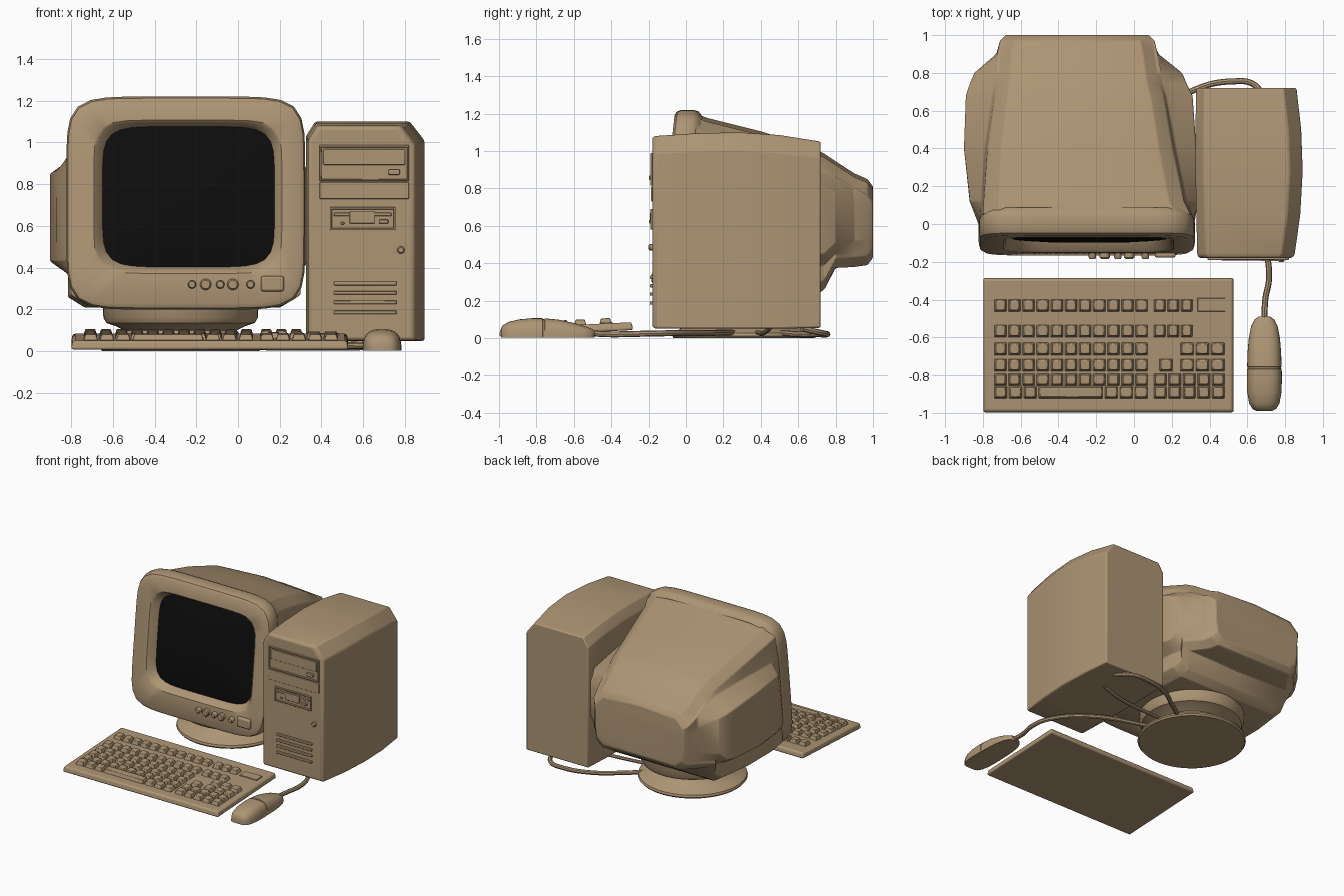
import bpy, bmesh, math
from mathutils import Vector

if "Cube" in bpy.data.objects:
    bpy.data.objects.remove(bpy.data.objects["Cube"])


def material(name, rgb):
    m = bpy.data.materials.new(name)
    m.diffuse_color = (*rgb, 1)
    m.use_nodes = True
    m.node_tree.nodes["Principled BSDF"].inputs["Base Color"].default_value = m.diffuse_color
    return m


BEIGE = material("aged_beige", (0.42, 0.30, 0.175))
BLACK = material("screen_black", (0.004, 0.004, 0.004))


def finish(name, bm, mat=BEIGE, bevel=0, segs=3, angle=25):
    bmesh.ops.recalc_face_normals(bm, faces=bm.faces)
    me = bpy.data.meshes.new(name)
    bm.to_mesh(me)
    bm.free()
    me.materials.append(mat)
    ob = bpy.data.objects.new(name, me)
    bpy.context.collection.objects.link(ob)
    if bevel:
        mod = ob.modifiers.new("soft_edges", "BEVEL")
        mod.width, mod.segments = bevel, segs
        mod.limit_method, mod.angle_limit = "ANGLE", math.radians(angle)
    return ob


def loft(name, rings, mat=BEIGE, start=True, end=True, **kw):
    bm = bmesh.new()
    vs = [[bm.verts.new(p) for p in r] for r in rings]
    n = len(vs[0])
    for a, b in zip(vs, vs[1:]):
        for i in range(n):
            j = (i + 1) % n
            bm.faces.new((a[i], a[j], b[j], b[i]))
    if start:
        bm.faces.new(vs[0])
    if end:
        bm.faces.new(vs[-1])
    return finish(name, bm, mat, **kw)


def add_block(bm, x0, x1, y0, y1, z0, z1, inset=0, slope=0):
    """Box with its top inset; slope tilts it along y."""
    lo = [(x0, y0, z0), (x1, y0, z0), (x1, y1, z0), (x0, y1, z0)]
    hi = [(x0 + inset, y0 + inset, z1), (x1 - inset, y0 + inset, z1),
          (x1 - inset, y1 - inset, z1), (x0 + inset, y1 - inset, z1)]
    v = [bm.verts.new((x, y, z + slope * (y - y0))) for x, y, z in lo + hi]
    for f in ((3, 2, 1, 0), (4, 5, 6, 7), (0, 1, 5, 4), (1, 2, 6, 5), (2, 3, 7, 6), (3, 0, 4, 7)):
        bm.faces.new([v[i] for i in f])


def blocks(name, items, bevel=0.004, **kw):
    bm = bmesh.new()
    for it in items:
        add_block(bm, *it)
    return finish(name, bm, bevel=bevel, segs=2, **kw)


def tilt(z):
    return -0.17 + 0.11 * (z - 0.2)


def barrel(off, cx, cz, w, h, n, count=64):
    """Bulging rounded rectangle lying on the tilted front plane."""
    pts = []
    for i in range(count):
        t = 2 * math.pi * i / count
        c, s = math.cos(t), math.sin(t)
        r = (abs(c) ** n + abs(s) ** n) ** (-1 / n)
        z = cz + h * r * s
        pts.append((cx + w * r * c, tilt(z) + off, z))
    return pts


# Monitor front frame
loft("monitor_bezel", [
    barrel(0.15, -0.25, 0.71, 0.535, 0.475, 7),
    barrel(0.125, -0.25, 0.71, 0.562, 0.502, 7),
    barrel(0.10, -0.25, 0.71, 0.572, 0.51, 7),
    barrel(0.035, -0.25, 0.71, 0.572, 0.51, 7),
    barrel(0.012, -0.25, 0.71, 0.565, 0.502, 7),
    barrel(0.0, -0.25, 0.71, 0.545, 0.482, 7),
    barrel(0.0, -0.24, 0.74, 0.45, 0.367, 7),
    barrel(0.01, -0.24, 0.74, 0.438, 0.355, 7),
    barrel(0.06, -0.237, 0.74, 0.41, 0.335, 6)], start=False, end=False)

# Domed glass
loft("screen_glass", [barrel(0.022 + 0.036 * k * k, -0.237, 0.74, 0.418 * k, 0.342 * k, 6)
                      for k in (1, 0.85, 0.65, 0.4, 0.15)], BLACK, start=False)


def shell_ring(y, k, cx, zt, wt, zs, wm, zl, wb, zb):
    half = [(0.85 * wt, zt), (wt, zt - 0.06), (wt + 0.015, zs), (wm, zs - 0.08),
            (wm, zl + 0.06), (wb, zl), (wb, zb + 0.05), (0.85 * wb, zb)]
    ring = [(0, zt + 0.02)] + half + [(0, zb)] + [(-x, z) for x, z in reversed(half)]
    return [(cx + x, y + k * 0.11 * (z - 0.2), z) for x, z in ring]


# Monitor rear housing: tapering top over wider side bulges
loft("monitor_housing", [shell_ring(*s) for s in (
    (-0.05, 1, -0.25, 1.175, 0.55, 0.94, 0.565, 0.38, 0.55, 0.22),
    (0.12, 0, -0.265, 1.155, 0.53, 0.94, 0.605, 0.37, 0.55, 0.21),
    (0.40, 0, -0.285, 1.085, 0.49, 0.93, 0.615, 0.37, 0.53, 0.21),
    (0.68, 0, -0.29, 0.995, 0.445, 0.90, 0.60, 0.38, 0.50, 0.22),
    (0.74, 0, -0.295, 0.965, 0.43, 0.88, 0.575, 0.39, 0.48, 0.26),
    (0.80, 0, -0.295, 0.925, 0.42, 0.86, 0.55, 0.45, 0.52, 0.375),
    (0.90, 0, -0.30, 0.86, 0.41, 0.80, 0.43, 0.46, 0.42, 0.38),
    (0.97, 0, -0.30, 0.83, 0.395, 0.76, 0.40, 0.47, 0.39, 0.39),
    (1.00, 0, -0.30, 0.79, 0.365, 0.73, 0.375, 0.50, 0.36, 0.43))],
    bevel=0.02, angle=28)


def lathe(name, profile, cx, cy, n=48):
    return loft(name, [[(cx + r * math.cos(2 * math.pi * i / n),
                         cy + r * math.sin(2 * math.pi * i / n), z) for i in range(n)]
                       for r, z in profile])


# Swivel stand
lathe("stand", [(0.375, 0), (0.385, 0.012), (0.38, 0.028), (0.34, 0.05), (0.29, 0.07),
                (0.27, 0.10), (0.31, 0.12), (0.355, 0.135), (0.37, 0.16), (0.375, 0.25)],
      -0.275, 0.31)

# Monitor knobs and power switch
for i, (x, r) in enumerate(((-0.22, 0.02), (-0.155, 0.027), (-0.085, 0.02), (-0.025, 0.027), (0.06, 0.02))):
    y0 = tilt(0.32)
    loft(f"monitor_knob_{i + 1}", [
        [(x + q * math.cos(math.pi * a / 10), y0 + d, 0.32 + q * math.sin(math.pi * a / 10))
         for a in range(20)] for q, d in ((r, 0.02), (r, -0.02), (r * 0.75, -0.028))])
blocks("monitor_switch", [(0.11, 0.22, -0.178, -0.13, 0.287, 0.36)], bevel=0.01)


def tower_ring(y, xl, xr, zt, zb):
    return [(x, y, z) for x, z in ((xl, zb), (xr, zb), (xr, zt - 0.09), (xr - 0.07, zt),
                                   (xl + 0.045, zt), (xl, zt - 0.07))]


# Tower case, slightly swollen on its outer side
loft("tower_case", [tower_ring(*s) for s in (
    (-0.18, 0.345, 0.835, 1.07, 0.06), (-0.165, 0.335, 0.85, 1.08, 0.052),
    (0.05, 0.33, 0.88, 1.094, 0.05), (0.28, 0.325, 0.893, 1.10, 0.05),
    (0.50, 0.325, 0.885, 1.085, 0.05), (0.72, 0.33, 0.86, 1.05, 0.055))],
    bevel=0.01, segs=2, angle=28)


def frame(x0, x1, z0, z1, t, y):
    return [(x0, x1, y, -0.17, z0, z0 + t), (x0, x1, y, -0.17, z1 - t, z1),
            (x0, x0 + t, y, -0.17, z0, z1), (x1 - t, x1, y, -0.17, z0, z1)]


# Tower front fittings
blocks("disc_drive", frame(0.39, 0.82, 0.815, 0.988, 0.011, -0.19)
       + [(0.408, 0.80, -0.187, -0.17, 0.893, 0.968), (0.72, 0.775, -0.197, -0.17, 0.845, 0.87)])
blocks("blank_bay", [(0.39, 0.82, -0.187, -0.17, 0.73, 0.81)])
blocks("floppy_drive", frame(0.44, 0.755, 0.58, 0.69, 0.01, -0.19)
       + [(0.46, 0.735, -0.188, -0.17, 0.648, 0.664), (0.535, 0.655, -0.193, -0.17, 0.612, 0.67),
          (0.675, 0.72, -0.197, -0.17, 0.612, 0.63), (0.49, 0.51, -0.19, -0.17, 0.608, 0.618)], bevel=0.003)
blocks("vent_slats", [(0.46, 0.76, -0.192, -0.17, z - 0.009, z + 0.009) for z in (0.325, 0.28, 0.235, 0.187)])
loft("tower_power_button", [
    [(0.78 + r * math.cos(math.pi * a / 8), y, 0.485 + r * math.sin(math.pi * a / 8)) for a in range(16)]
    for r, y in ((0.018, -0.17), (0.018, -0.193), (0.012, -0.2))])

# Keyboard wedge
SLOPE = 0.035 / 0.72


def deck(y):
    return 0.05 + SLOPE * (y + 1)


bm = bmesh.new()
add_block(bm, -0.80, 0.53, -1.0, -0.283, 0.008, 0.05, 0.008, SLOPE)
finish("keyboard_base", bm, bevel=0.012)

# Keys laid out as rows: centre y, then groups of (first x, last x, key count)
MAIN, NAV, PAD = (-0.745, 0.078, 11), (0.10, 0.315, 3), (0.24, 0.485, 3)
ROWS = ((-0.43, [MAIN, NAV]), (-0.565, [MAIN, NAV]), (-0.66, [MAIN, PAD]),
        (-0.745, [MAIN, (0.13, 0.21, 1), PAD]),
        (-0.822, [MAIN, (0.10, 0.485, 5)]),
        (-0.89, [(-0.745, -0.51, 3), (-0.51, -0.16, 1), (-0.16, 0.078, 3), (0.10, 0.485, 5)]))
bm = bmesh.new()
for y, groups in ROWS:
    for x0, x1, n in groups:
        p = (x1 - x0) / n
        for i in range(n):
            add_block(bm, x0 + p * i + 0.003, x0 + p * (i + 1) - 0.003, y - 0.036, y + 0.034,
                      deck(y - 0.036) - 0.008, deck(y - 0.036) + 0.028, 0.011, SLOPE)
finish("keys", bm, bevel=0.003, segs=1)
bm = bmesh.new()
add_block(bm, 0.335, 0.485, -0.465, -0.39, deck(-0.465) - 0.01, deck(-0.465) + 0.007, 0.004, SLOPE)
finish("indicator_panel", bm)


# Mouse, with a seam groove across its back
def mouse_ring(y, w, h, n=24):
    ring = []
    for i in range(n + 1):
        t = math.pi * i / n
        c, s = math.cos(t), math.sin(t)
        ring.append((0.69 + math.copysign(abs(c) ** 0.7, c) * w, y, 0.003 + h * abs(s) ** 0.7))
    return ring


loft("mouse", [mouse_ring(*s) for s in (
    (-0.99, 0.04, 0.045), (-0.98, 0.062, 0.065), (-0.95, 0.08, 0.083), (-0.89, 0.091, 0.097),
    (-0.82, 0.093, 0.103), (-0.768, 0.092, 0.103), (-0.765, 0.089, 0.098), (-0.757, 0.089, 0.097),
    (-0.754, 0.091, 0.102), (-0.68, 0.089, 0.095), (-0.60, 0.082, 0.077),
    (-0.54, 0.07, 0.06), (-0.505, 0.052, 0.047), (-0.49, 0.03, 0.035))])


# Cables
def cable(name, pts, r=0.016):
    cu = bpy.data.curves.new(name, "CURVE")
    cu.dimensions = "3D"
    cu.bevel_depth, cu.bevel_resolution, cu.resolution_u = r, 2, 8
    sp = cu.splines.new("BEZIER")
    sp.bezier_points.add(len(pts) - 1)
    for b, p in zip(sp.bezier_points, pts):
        b.co = Vector(p)
        b.handle_left_type = b.handle_right_type = "AUTO"
    cu.materials.append(BEIGE)
    ob = bpy.data.objects.new(name, cu)
    bpy.context.collection.objects.link(ob)
    bpy.ops.object.select_all(action="DESELECT")
    ob.select_set(True)
    bpy.context.view_layer.objects.active = ob
    bpy.ops.object.convert(target="MESH")


cable("mouse_cable", [(0.69, -0.51, 0.025), (0.695, -0.40, 0.02), (0.715, -0.28, 0.022),
                      (0.69, -0.14, 0.025), (0.50, 0.08, 0.027), (0.05, 0.26, 0.03)])
cable("monitor_cable", [(0.70, 0.62, 0.05), (0.64, 0.735, 0.025), (0.52, 0.755, 0.02),
                        (0.32, 0.71, 0.02), (0.15, 0.60, 0.02), (-0.02, 0.48, 0.03)])
cable("keyboard_cable", [(0.66, 0.45, 0.055), (0.50, 0.42, 0.03), (0.05, 0.38, 0.03)], 0.013)

# Smooth shading with crisp edges
bpy.ops.object.select_all(action="SELECT")
bpy.context.view_layer.objects.active = bpy.data.objects["mouse"]
bpy.ops.object.shade_smooth_by_angle(angle=math.radians(35))
